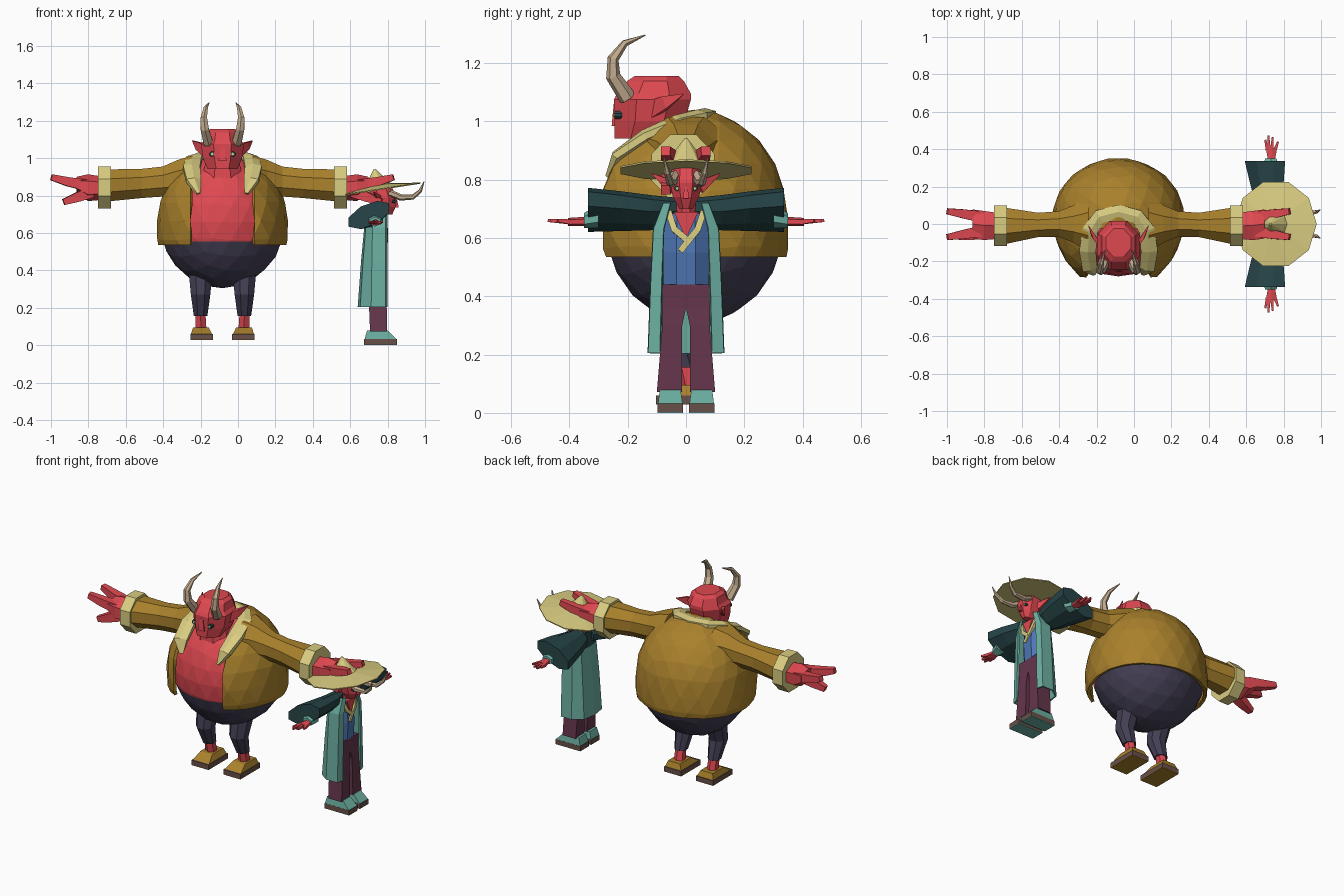
import bpy
import bmesh
import math
from mathutils import Matrix, Vector

old = bpy.data.objects.get("Cube")
if old:
    bpy.data.objects.remove(old, do_unlink=True)


def material(name, r, g, b):
    mat = bpy.data.materials.new(name)
    mat.use_nodes = True
    mat.diffuse_color = (r, g, b, 1)
    mat.node_tree.nodes["Principled BSDF"].inputs["Base Color"].default_value = (r, g, b, 1)
    return mat


RED = material("red skin", .74, .066, .082)
MUSTARD = material("mustard cloth", .40, .22, .025)
CREAM = material("cream straw", .70, .61, .22)
NAVY = material("navy cloth", .058, .05, .09)
TEAL = material("teal cloth", .15, .43, .36)
DARK_TEAL = material("dark teal cloth", .02, .06, .066)
MAROON = material("maroon cloth", .13, .037, .073)
BLUE = material("blue cloth", .075, .18, .45)
HORN = material("tan horn", .56, .42, .28)
BROWN = material("brown sole", .14, .08, .065)

# Placement of each figure: both are built facing -y about their own axis
BIG = Matrix.Translation((-.083, 0, 0))
SMALL = Matrix.Translation((.73, 0, 0)) @ Matrix.Rotation(math.radians(90), 4, 'Z')


def finish(bm, name, frame, *mats):
    bm.transform(frame)
    bmesh.ops.recalc_face_normals(bm, faces=bm.faces[:])
    mesh = bpy.data.meshes.new(name)
    bm.to_mesh(mesh)
    bm.free()
    for mat in mats:
        mesh.materials.append(mat)
    obj = bpy.data.objects.new(name, mesh)
    bpy.context.collection.objects.link(obj)
    return obj


def loft(name, frame, mat, sections, sides=8, follow=False, pair=False, warp=None):
    """Skin rings given as (x, y, z, half width, half depth)."""
    if pair:
        flip = Matrix.Diagonal((-1, 1, 1, 1))
        loft(name + "_left", frame, mat, sections, sides, follow, False, warp)
        loft(name + "_right", frame @ flip, mat, sections, sides, follow, False, warp)
        return
    centres = [Vector(s[:3]) for s in sections]
    span = centres[-1] - centres[0]
    k = max(range(3), key=lambda i: abs(span[i]))
    axis = Vector([float(i == k) for i in range(3)])
    ref = Vector((0, 1, 0)) if k == 2 else Vector((0, 0, 1))
    bm = bmesh.new()
    rings = []
    for i, s in enumerate(sections):
        t = axis
        if follow:
            t = (centres[min(i + 1, len(centres) - 1)] - centres[max(i - 1, 0)]).normalized()
        side = t.cross(ref).normalized()
        up = side.cross(t)
        ring = []
        for j in range(sides):
            a = 2 * math.pi * (j + .5) / sides
            grow = 1 / math.cos(math.pi / sides)
            p = centres[i] + grow * (side * math.cos(a) * s[3] + up * math.sin(a) * s[-1])
            ring.append(bm.verts.new(warp(p) if warp else p))
        rings.append(ring)
    for lower, upper in zip(rings, rings[1:]):
        for j in range(sides):
            n = (j + 1) % sides
            bm.faces.new((lower[j], lower[n], upper[n], upper[j]))
    bm.faces.new(rings[0])
    bm.faces.new(rings[-1])
    finish(bm, name, frame, mat)


def ball(centre, radii):
    bm = bmesh.new()
    bmesh.ops.create_icosphere(bm, subdivisions=3, radius=1)
    bm.transform(Matrix.Translation(centre) @ Matrix.Diagonal((*radii, 1)))
    return bm


def cut(bm, point, normal, clear=False):
    bmesh.ops.bisect_plane(bm, geom=bm.verts[:] + bm.edges[:] + bm.faces[:], plane_co=point,
                           plane_no=normal, clear_inner=clear)


def eyes(name, frame, x, y, z, r):
    loft(name + "_eye", frame, DARK_TEAL, [(x, y + .025, z, r), (x, y, z, r)], pair=True)
    loft(name + "_eye_glint", frame, CREAM,
         [(x, y, z, r * .45), (x, y - .003, z, r * .45)], 6, pair=True)


def sole(name, frame, under, x, y, z, wide, deep):
    """Brown rim with a coloured plate underneath."""
    loft(name + "_sole", frame, BROWN, [(x, y, z + .003, wide, deep), (x, y, z + .032, wide, deep)],
         4, pair=True)
    loft(name + "_underside", frame, under, [(x, y, z, wide, deep), (x, y, z + .003, wide, deep)],
         4, pair=True)


# ---- Big figure: round body, trousers below and bare chest above
body = ball((0, .03, .66), (.335, .31, .355))
cut(body, (0, 0, .555), (0, 0, 1))
for f in body.faces:
    f.material_index = int(f.calc_center_median().z > .555)
finish(body, "big_body", BIG, NAVY, RED)

# Open coat shell, straight towards the hem, front panels hanging forward
coat = ball((0, .03, .665), (.35, .32, .375))
cut(coat, (0, 0, .535), (0, 0, 1), True)
for s in (-1, 1):
    cut(coat, (s * .172, 0, 0), (s, 0, 0))
cut(coat, (0, -.02, 0), (0, 1, 0))
gap = [f for f in coat.faces
       if abs(f.calc_center_median().x) < .172 and f.calc_center_median().y < -.02]
bmesh.ops.delete(coat, geom=gap, context='FACES')
for v in coat.verts:
    flare = 1 + .45 * max(0, .665 - v.co.z)
    if abs(v.co.x) > .18:
        v.co.x *= flare
    v.co.y = max(v.co.y * 1.24, -.285) if v.co.y < 0 else v.co.y * flare
shell = finish(coat, "big_coat", BIG, MUSTARD).modifiers.new("thickness", 'SOLIDIFY')
shell.thickness = .02
shell.offset = -1

# Collar sweeping round the neck
half = [(.13, -.265, .81, .012, .01), (.155, -.235, .88, .04, .02), (.165, -.14, .95, .045, .02),
        (.15, -.03, 1.0, .042, .02), (.10, .04, 1.02, .038, .018)]
collar = half + [(0, .065, 1.025, .038, .018)] + [(-s[0], *s[1:]) for s in reversed(half)]
loft("big_collar", BIG, CREAM, collar, 6, follow=True)

# Neck, head, nose, ears and horns
loft("big_neck", BIG, RED, [(0, -.1, .84, .12, .10), (0, -.1, .98, .09, .09)])
loft("big_head", BIG, RED, [
    (0, -.15, .942, .08, .095), (0, -.125, 1.0, .105, .12), (0, -.115, 1.075, .115, .132),
    (0, -.11, 1.095, .10, .127), (0, -.105, 1.138, .088, .098), (0, -.10, 1.156, .066, .075)])
loft("big_nose", BIG, RED, [(0, -.24, .985, .022, .015), (0, -.24, 1.06, .01, .008)], 4)
eyes("big", BIG, .055, -.245, 1.022, .014)
loft("big_ear", BIG, RED,
     [(.09, -.12, 1.04, .012, .03), (.13, -.07, 1.065, .01, .022), (.16, -.01, 1.093, .002)],
     4, follow=True, pair=True)
loft("big_horn", BIG, HORN, [
    (.075, -.20, 1.08, .026), (.095, -.25, 1.155, .022), (.10, -.25, 1.215, .017),
    (.09, -.21, 1.268, .011), (.072, -.14, 1.296, .002)], 6, follow=True, pair=True)

# Arms, cuffs and hands
loft("big_sleeve", BIG, MUSTARD, [
    (.16, 0, .90, .15, .115), (.24, 0, .89, .10, .10), (.32, 0, .875, .068, .08),
    (.43, -.005, .865, .065, .078), (.60, -.01, .855, .096, .085)], pair=True)
loft("big_cuff", BIG, CREAM, [(.595, -.01, .843, .108, .112), (.665, -.01, .843, .108, .112)],
     pair=True)
loft("big_palm", BIG, RED, [(.65, -.01, .84, .07, .055), (.72, -.008, .842, .078, .062),
                            (.78, 0, .86, .078, .035)], 6, pair=True)
for name, y in (("outer", .068), ("inner", -.07)):
    loft(f"big_finger_{name}", BIG, RED, [
        (.73, y * .55, .855, .03), (.83, y * .8, .875, .024), (.915, y, .898, .016)],
        4, follow=True, pair=True)
loft("big_thumb", BIG, RED, [(.70, -.045, .82, .03), (.78, -.06, .79, .025), (.85, -.07, .765, .016)],
     4, follow=True, pair=True)

# Legs and feet
loft("big_leg", BIG, NAVY, [(.117, -.01, .38, .062, .07), (.117, -.04, .27, .052, .055),
                            (.117, .0, .155, .036, .04)], pair=True)
loft("big_ankle", BIG, RED, [(.117, 0, .17, .026, .03), (.115, .02, .075, .03, .03)], 6, pair=True)
loft("big_shoe", BIG, MUSTARD, [(.112, -.005, .055, .058, .095), (.115, .02, .095, .042, .055)],
     4, pair=True)
sole("big", BIG, MUSTARD, .112, -.005, .028, .06, .098)

# ---- Small figure: shoes, flared trousers and shirt
sole("small", SMALL, TEAL, .054, -.032, 0, .043, .087)
loft("small_shoe", SMALL, TEAL, [(.054, -.032, .032, .042, .085), (.054, -.015, .078, .036, .055)],
     4, pair=True)
loft("small_trouser_leg", SMALL, MAROON, [
    (.057, -.022, .072, .043, .046), (.047, -.015, .30, .034, .048), (.041, -.008, .36, .041, .052),
    (.04, -.005, .44, .04, .056)], 4, pair=True)
loft("small_shirt", SMALL, BLUE, [
    (0, 0, .43, .078, .06), (0, -.005, .55, .078, .062), (0, -.008, .66, .075, .046),
    (0, -.01, .69, .045, .03)])
loft("small_neckline", SMALL, RED, [(0, -.055, .61, .006, .01), (0, -.045, .69, .042, .02)], 4)
loft("small_neck", SMALL, RED, [(0, -.01, .65, .032), (0, -.025, .75, .032)])
for name, s, x, z in (("left", 1, -.02, .555), ("right", -1, .008, .59)):
    loft(f"small_trim_{name}", SMALL, CREAM, [
        (s * .06, -.045, .69, .011, .01), (s * .04, -.062, .63, .011, .008),
        (x, -.067, z, .011, .006)], 4, follow=True)

# Long open coat with a dark yoke across the shoulders
outline = [(.09, -1), (.13, -.85), (.132, .2), (.09, .85), (0, 1)]
outline += [(-x, t) for x, t in reversed(outline[:-1])]
robe = bmesh.new()
rows = []
for z, wide, back in [(.205, 1, .09), (.45, .93, .072), (.63, .86, .055), (.72, .6, .045)]:
    rows.append([robe.verts.new((x * wide, t * (back if t > 0 else .07), z)) for x, t in outline])
for low, high in zip(rows, rows[1:]):
    for j in range(len(outline) - 1):
        f = robe.faces.new((low[j], low[j + 1], high[j + 1], high[j]))
        middle = f.calc_center_median()
        f.material_index = int(middle.z > .63 and middle.y > 0)
robe_shell = finish(robe, "small_coat", SMALL, TEAL, DARK_TEAL)
robe_shell.modifiers.new("thickness", 'SOLIDIFY').thickness = .01


# Bell sleeves sloping down to the back, forearms and hands
def droop(p):
    return Vector((p.x, p.y, p.z - .35 * (p.y - .02)))


loft("small_sleeve", SMALL, DARK_TEAL, [
    (.03, .015, .69, .045, .04), (.12, .015, .685, .07, .05), (.22, .02, .692, .09, .055),
    (.337, .03, .70, .108, .06)], pair=True, warp=droop)
loft("small_forearm", SMALL, TEAL, [(.30, .0, .675, .045, .035), (.35, -.002, .66, .03, .022)],
     6, pair=True)
loft("small_palm", SMALL, RED, [(.34, -.005, .657, .018, .014), (.405, -.005, .655, .03, .012)],
     6, pair=True)
for i, (y, tip) in enumerate([(-.04, .44), (-.012, .465), (.012, .474), (.028, .45)]):
    loft(f"small_finger_{i}", SMALL, RED, [(.395, y * .6, .655, .009), (tip, y, .66, .005)],
         4, follow=True, pair=True)

# Head, ears and forward horns
loft("small_head", SMALL, RED, [
    (0, -.065, .70, .022, .03), (0, -.055, .74, .045, .058), (0, -.045, .79, .055, .075),
    (0, -.035, .84, .048, .06)])
loft("small_nose", SMALL, RED, [(0, -.118, .735, .01, .012), (0, -.115, .775, .006, .006)], 4)
eyes("small", SMALL, .03, -.11, .77, .009)
loft("small_ear", SMALL, RED, [(.045, -.03, .775, .01, .022), (.115, .005, .82, .002)],
     4, follow=True, pair=True)
loft("small_horn", SMALL, HORN, [
    (.038, -.08, .815, .016), (.05, -.14, .79, .015), (.055, -.205, .792, .012),
    (.065, -.245, .825, .009), (.075, -.265, .875, .002)], 6, follow=True, pair=True)


# Wide straw hat with a small pointed crown, tipped up at the front
def tip_up(p):
    return Vector((p.x, p.y, p.z - .155 * (p.y + .03)))


loft("small_hat", SMALL, CREAM, [
    (0, -.028, .83, .225, .208), (0, -.028, .836, .225, .208), (0, -.02, .857, .065, .065),
    (0, -.01, .895, .042, .04), (0, .0, .945, .006, .006)], 10, warp=tip_up)
